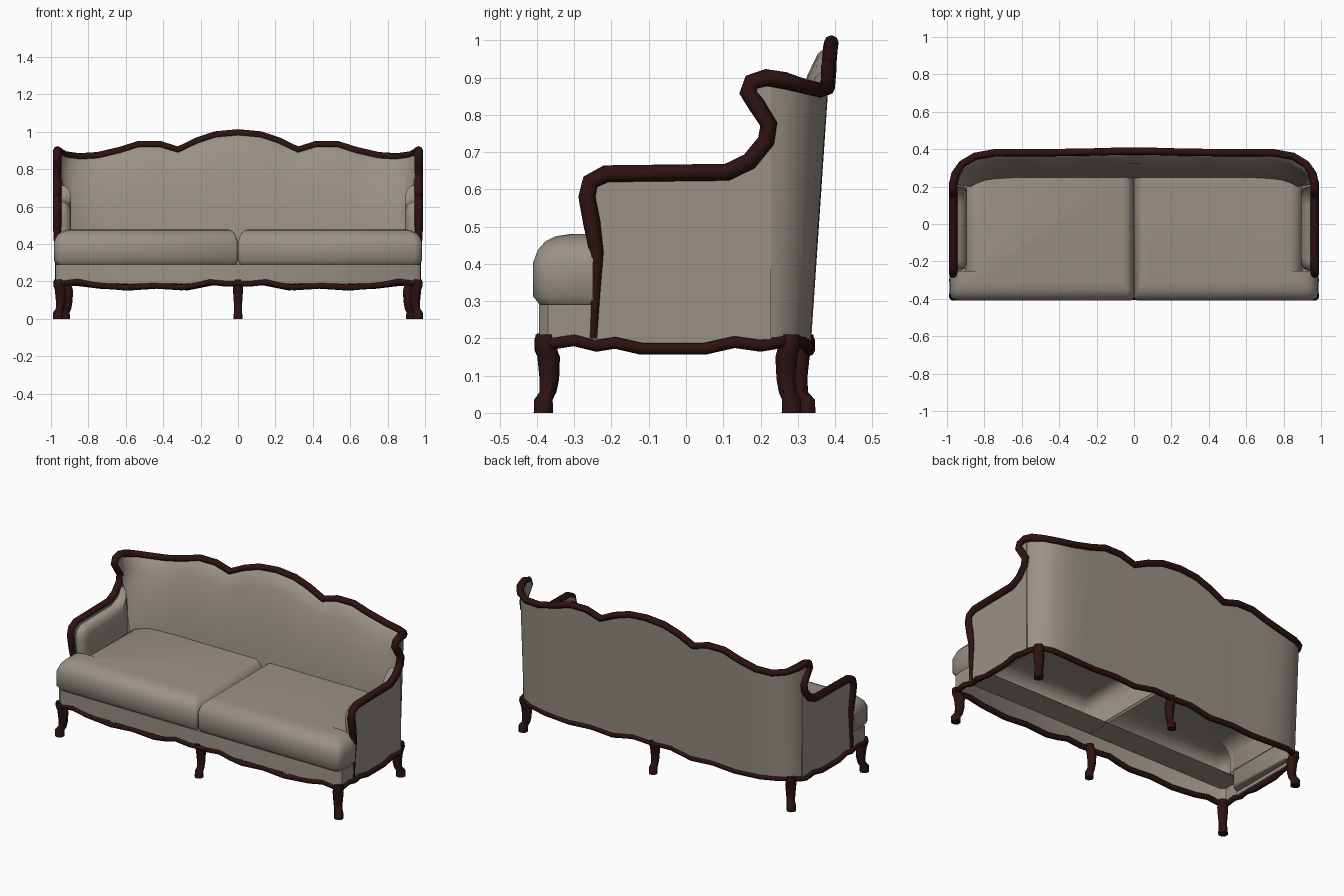
import bpy, bmesh, math
from mathutils import Vector

if "Cube" in bpy.data.objects:
    bpy.data.objects.remove(bpy.data.objects["Cube"])


def material(name, rgb):
    m = bpy.data.materials.new(name)
    m.diffuse_color = (*rgb, 1)
    m.use_nodes = True
    m.node_tree.nodes["Principled BSDF"].inputs["Base Color"].default_value = m.diffuse_color
    return m


FABRIC = material("beige fabric", (0.32, 0.285, 0.24))
WOOD = material("dark red wood", (0.027, 0.006, 0.006))


def finish(obj, mat, mirror=False, angle=45):
    obj.data.materials.clear()
    obj.data.materials.append(mat)
    bpy.ops.object.select_all(action='DESELECT')
    obj.select_set(True)
    bpy.context.view_layer.objects.active = obj
    bpy.ops.object.shade_smooth_by_angle(angle=math.radians(angle))
    if mirror:
        obj.modifiers.new("mirror", 'MIRROR').use_mirror_merge = False
    return obj


def from_bmesh(name, bm, mat, mirror=False, angle=45):
    bmesh.ops.recalc_face_normals(bm, faces=bm.faces[:])
    me = bpy.data.meshes.new(name)
    bm.to_mesh(me)
    bm.free()
    obj = bpy.data.objects.new(name, me)
    bpy.context.collection.objects.link(obj)
    return finish(obj, mat, mirror, angle)


def loft(name, rings, mat, closed=True, start_cap=True, mirror=False, angle=45):
    """Skin between rings of equal length; closed rings get end caps."""
    bm = bmesh.new()
    vs = [[bm.verts.new(p) for p in r] for r in rings]
    n = len(rings[0])
    for a, b in zip(vs, vs[1:]):
        for i in range(n if closed else n - 1):
            j = (i + 1) % n
            bm.faces.new((a[i], a[j], b[j], b[i]))
    if closed:
        if start_cap:
            bm.faces.new(vs[0])
        bm.faces.new(vs[-1])
    return from_bmesh(name, bm, mat, mirror, angle)


def rail(name, pts, radii, depth, cyclic=False):
    """Round wooden moulding swept along a path."""
    cu = bpy.data.curves.new(name, 'CURVE')
    cu.dimensions = '3D'
    cu.bevel_depth = depth
    cu.bevel_resolution = 2
    cu.use_fill_caps = True
    cu.twist_mode = 'MINIMUM'
    sp = cu.splines.new('POLY')
    sp.points.add(len(pts) - 1)
    for q, p, r in zip(sp.points, pts, radii):
        q.co = (*p, 1)
        q.radius = r
    sp.use_cyclic_u = cyclic
    obj = bpy.data.objects.new(name, cu)
    bpy.context.collection.objects.link(obj)
    bpy.ops.object.select_all(action='DESELECT')
    obj.select_set(True)
    bpy.context.view_layer.objects.active = obj
    bpy.ops.object.convert(target='MESH')
    return finish(bpy.context.view_layer.objects.active, WOOD, angle=50)


def flip(p):
    return (-p[0],) + tuple(p[1:])


# Top moulding: up the arm front, over the arm and wing, along the back
side = [(-.25, .20), (-.243, .33), (-.24, .43), (-.253, .51), (-.266, .58),
        (-.257, .62), (-.215, .642), (.11, .646), (.17, .675), (.215, .73),
        (.222, .775), (.187, .83), (.166, .86), (.176, .888)]
trim = [(.967, y, z) for y, z in side]
trim += [(.965, .215, .9), (.955, .265, .892), (.92, .32, .876), (.85, .362, .866),
         (.75, .38, .872), (.63, .382, .9), (.53, .382, .932), (.42, .382, .932),
         (.32, .383, .902), (.22, .385, .95), (.12, .388, .983), (0, .39, .994)]
rad = [.5, .6, .85] + [1.05] * 13 + [.9] * 10
rail("top_moulding", trim + [flip(p) for p in trim[-2::-1]],
     rad + rad[-2::-1], .022)

# Flat outer side of arm and wing
outline = side + [(.215, .9), (.228, .895), (.228, .18), (-.25, .18)]
loft("arm_panel", [[(x, y, z) for y, z in outline] for x in (.965, .945)],
     FABRIC, mirror=True)

# Rounded padding inside the arm
arm = [(-.235, .2), (-.235, .45), (-.25, .56), (-.24, .605), (-.2, .628),
       (.1, .632), (.165, .66), (.2, .715), (.215, .6), (.215, .2)]
loft("arm_pad", [[(x, y * f, .3 + (z - .3) * f) for y, z in arm] for x, f in (
    (.95, 1), (.925, .99), (.905, .95), (.894, .86))],
    FABRIC, start_cap=False, mirror=True, angle=60)

# Curved back: straight outer skin, padded inner skin
low = [(.965, .21), (.955, .235), (.92, .285), (.85, .318), (.74, .332)]
pad = [(.89, .2), (.875, .2), (.845, .215), (.79, .232), (.72, .24)]
cols = []
for k, t in enumerate(trim[14:]):
    b = low[k] if k < 5 else (t[0], .335)
    i = pad[k] if k < 5 else (t[0], .245)
    mid = .6 if k < 2 else .42 if k == 2 else .3
    col = [(b[0], b[1], .18), t]
    for f, z in ((.93, t[2] - .008), (.75, t[2] - .03), (.25 + mid, t[2] - .09),
                 (mid, .70), (0, .46), (0, .28)):
        col.append((i[0] + (t[0] - i[0]) * f, i[1] + (t[1] - i[1]) * f, z))
    cols.append(col)
cols += [[flip(p) for p in c] for c in cols[-2::-1]]
loft("back", cols, FABRIC, closed=False, angle=60)


# Two T-shaped seat cushions, open underneath
def cushion_ring(d, z):
    x0, x1, x2, y0, c = .6 * d, .985 - d, .9 - d, -.41 + d, .04
    pts = [(x0, y0 + .015), (x0 + .015, y0), (x1 - c, y0), (x1 - .012, y0 + .012),
           (x1, y0 + c), (x1, -.25), (x2, -.25), (x2, .2), (x2 - .06, .26), (x0, .26)]
    return [(x, y, z) for x, y in pts]


loft("seat_cushion", [cushion_ring(d, z) for d, z in (
    (.018, .29), (0, .312), (0, .405), (.012, .437), (.032, .46), (.06, .474), (.1, .48))],
    FABRIC, start_cap=False, mirror=True, angle=60)

# Upholstered front of the seat, a thin skin with a ledge under the cushions
edge = [(-.975, -.24), (-.975, -.37), (-.95, -.395),
        (.95, -.395), (.975, -.37), (.975, -.24)]
loft("seat_front", [[(x, y, z) for x, y in edge] for z in (.19, .291)] +
     [[(x * .99, -.235, .291) for x, y in edge]], FABRIC, closed=False)

# Wavy bottom moulding all round
apron = [(0, -.39, .19), (.06, -.39, .188), (.15, -.39, .197), (.22, -.39, .18),
         (.3, -.39, .168), (.45, -.39, .178), (.6, -.39, .167), (.77, -.39, .182),
         (.86, -.39, .2), (.94, -.388, .19), (.972, -.365, .185), (.972, -.3, .195),
         (.97, -.24, .18), (.97, -.19, .188), (.97, -.12, .172), (.97, .05, .172),
         (.97, .13, .19), (.965, .2, .18), (.955, .235, .186), (.917, .282, .195),
         (.847, .313, .19), (.74, .327, .177), (.57, .33, .168), (.42, .33, .178),
         (.27, .33, .168), (.13, .33, .196), (0, .33, .19)]
loop = apron + [flip(p) for p in apron[-2:0:-1]]
rail("bottom_moulding", loop, [1] * len(loop), .016, cyclic=True)


# Curved legs, kicking outwards at the foot
def leg(name, x, y, direction, s=1, mirror=False):
    d = Vector(direction).normalized()
    rings = []
    for off, z, r in ((.004, 0, .028), (.004, .035, .027), (-.012, .055, .024),
                      (-.017, .09, .027), (-.015, .15, .032), (-.003, .185, .031),
                      (0, .21, .026)):
        rings.append([(x + d.x * off + r * s * math.cos(a * math.pi / 4 + .39),
                       y + d.y * off + r * s * math.sin(a * math.pi / 4 + .39), z)
                      for a in range(8)])
    loft(name, rings, WOOD, mirror=mirror)


leg("front_leg", .96, -.38, (1, -1), mirror=True)
leg("back_leg", .922, .28, (1, 1), mirror=True)
leg("front_middle_leg", 0, -.38, (0, -1), .9)
leg("back_middle_leg", 0, .32, (0, 1), .9)
